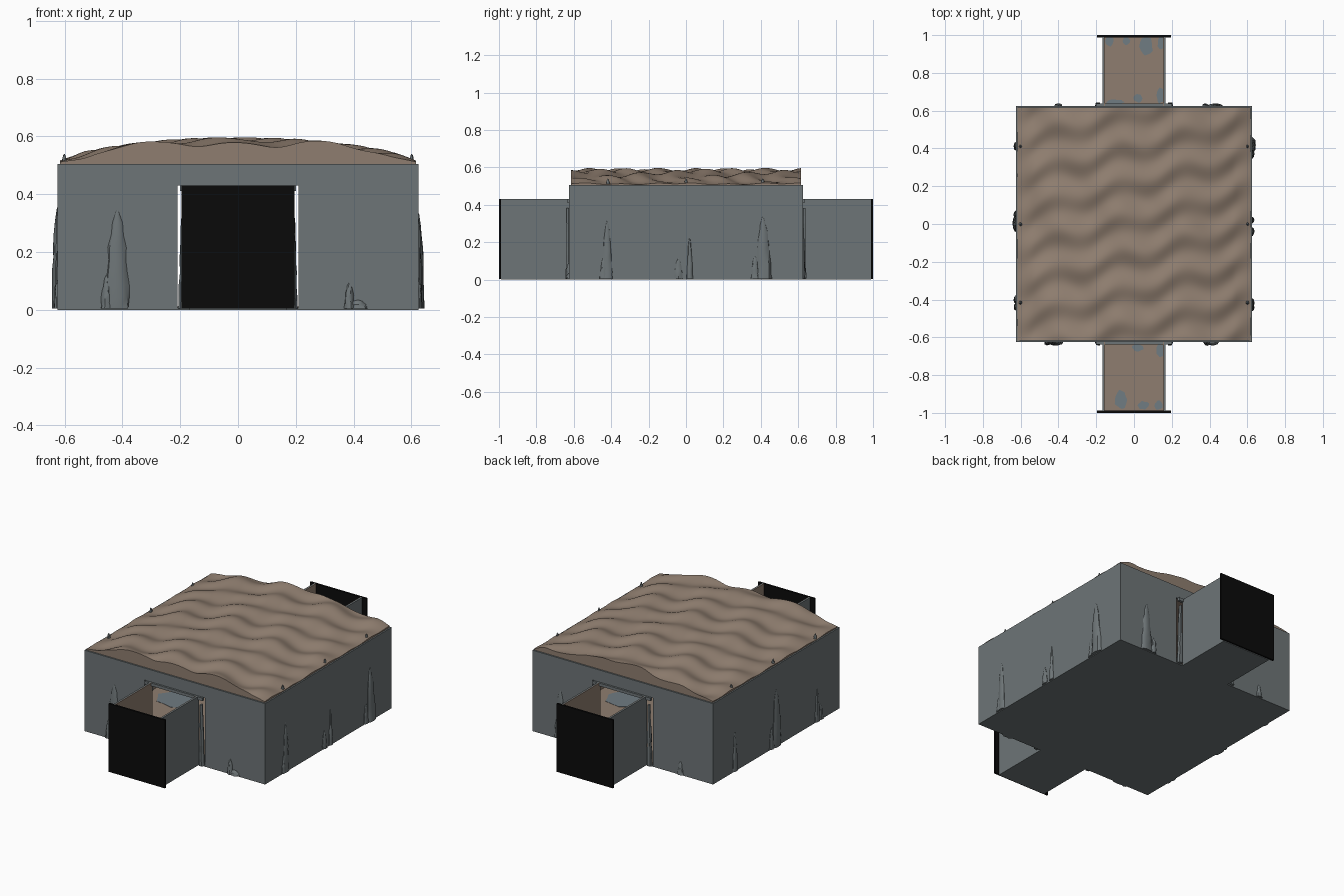
import bpy, bmesh, math, random

if "Cube" in bpy.data.objects:
    bpy.data.objects.remove(bpy.data.objects["Cube"])

random.seed(4)


def material(name, rgb):
    m = bpy.data.materials.new(name)
    m.diffuse_color = (*rgb, 1)
    m.use_nodes = True
    m.node_tree.nodes["Principled BSDF"].inputs["Base Color"].default_value = m.diffuse_color
    return m


GREY = material("stone grey", (0.155, 0.178, 0.185))
PATCH = material("wet stone", (0.16, 0.20, 0.225))
BROWN = material("earth brown", (0.275, 0.208, 0.16))
BLACK = material("black", (0.003, 0.003, 0.003))


def finish(bm, name, mat, smooth=None):
    bmesh.ops.recalc_face_normals(bm, faces=bm.faces)
    me = bpy.data.meshes.new(name)
    bm.to_mesh(me)
    bm.free()
    me.materials.append(mat)
    ob = bpy.data.objects.new(name, me)
    bpy.context.collection.objects.link(ob)
    if smooth:
        bpy.ops.object.select_all(action='DESELECT')
        ob.select_set(True)
        bpy.context.view_layer.objects.active = ob
        bpy.ops.object.shade_smooth_by_angle(angle=math.radians(smooth))
    return ob


def box(name, mat, x0, x1, y0, y1, z0, z1):
    bm = bmesh.new()
    bmesh.ops.create_cube(bm, size=1)
    for v in bm.verts:
        v.co = ((x0 + x1) / 2 + v.co.x * (x1 - x0),
                (y0 + y1) / 2 + v.co.y * (y1 - y0),
                (z0 + z1) / 2 + v.co.z * (z1 - z0))
    return finish(bm, name, mat)


# Room floor and side walls
R, T, H, D = 0.625, 0.012, 0.505, 0.43
box("room_base", GREY, -R, R, -R, R, 0, 0.008)
box("room_floor", BROWN, -R + T, R - T, -R + T, R - T, 0.008, 0.012)
for s in (-1, 1):
    box("side_wall", GREY, *sorted((s * R, s * (R - T))), -R, R, 0, H)
    box("side_wall_lining", BROWN, *sorted((s * (R - T), s * (R - T - 0.004))),
        -R + T, R - T, 0.01, H)


# Earth roof: shallow arch with slanting ripples and a skirt at the rim
def roof_height(x, y):
    arch = 0.069 * (1 - min(1, abs(x) / 0.62) ** 2.3)
    ripple = 0.009 * math.sin(2 * math.pi * (y - 0.25 * x) / 0.19
                              + 0.9 * math.sin(2 * math.pi * x / 0.34))
    swell = 0.008 * math.sin(2 * math.pi * (x / 0.32 + y / 0.55) + 2.6)
    fade = min(1, 0.25 + (0.62 - abs(x)) / 0.12)
    return 0.511 + arch + (ripple + swell) * fade


bm = bmesh.new()
bmesh.ops.create_grid(bm, x_segments=100, y_segments=100, size=0.616)
rim = [e for e in bm.edges if e.is_boundary]
for v in bm.verts:
    v.co.z = roof_height(v.co.x, v.co.y)
new = bmesh.ops.extrude_edge_only(bm, edges=rim)["geom"]
for g in new:
    if isinstance(g, bmesh.types.BMVert):
        g.co.z = 0.49
bmesh.ops.holes_fill(bm, edges=[e for e in bm.edges if e.is_boundary], sides=0)
finish(bm, "earth_roof", BROWN, 40)


def post(name, x0, x1, y, s):
    """Rough door post, narrowing towards the top."""
    bm = bmesh.new()
    rings = []
    for i in range(10):
        z = 0.005 + i * 0.042
        outer = x1 - 0.012 * (i / 9) - random.uniform(0, 0.004)
        d = 0.016 - 0.006 * i / 9 + random.uniform(-0.002, 0.002)
        rings.append([bm.verts.new((s * a, b, z)) for a, b in
                      ((x0, y - d), (outer - 0.008, y - d),
                       (outer, y), (outer - 0.004, y + d), (x0, y + d))])
    for a, b in zip(rings, rings[1:]):
        for k in range(5):
            bm.faces.new((a[k], a[(k + 1) % 5], b[(k + 1) % 5], b[k]))
    bm.faces.new(rings[0])
    bm.faces.new(rings[-1])
    finish(bm, name, GREY)


# Both ends: wall with doorway, open-topped passage, black end panel
for e in (-1, 1):
    def span(a, b):
        return sorted((e * a, e * b))
    for s in (-1, 1):
        x = sorted((s * 0.21, s * R))
        box("end_wall", GREY, *x, *span(R - T, R), 0, H)
        xi = sorted((s * 0.21, s * (R - T)))
        box("end_wall_lining", BROWN, *xi, *span(R - T - 0.004, R - T), 0.01, H)
        box("passage_wall", GREY, *sorted((s * 0.158, s * 0.167)), *span(R, 0.99), 0, D)
        box("passage_lining", BROWN, *sorted((s * 0.154, s * 0.158)), *span(R, 0.988), 0.01, D)
        post("door_post", 0.18, 0.208, e * 0.627, s)
    box("door_head", GREY, -0.21, 0.21, *span(R - T, R), D, H)
    box("door_lintel", GREY, -0.2, 0.2, *span(R - 0.005, 0.637), 0.412, D)
    box("passage_base", GREY, -0.167, 0.167, *span(R, 0.99), 0, 0.008)
    box("passage_floor", BROWN, -0.158, 0.158, *span(R - T, 0.988), 0.008, 0.012)
    box("end_panel", BLACK, -0.195, 0.195, *span(0.988, 1.0), 0.004, D)


# Flat stone patches showing through the earth floors
def patch(x, y, rx, ry):
    bm = bmesh.new()
    vs = []
    for k in range(14):
        a = k * math.tau / 14
        r = random.uniform(0.85, 1.12)
        px = max(-0.153, min(0.153, x + rx * r * math.cos(a))) if abs(y) > R else x + rx * r * math.cos(a)
        py = max(-0.987, min(0.987, y + ry * r * math.sin(a)))
        vs.append(bm.verts.new((px, py, 0.0135)))
    f = bm.faces.new(vs)
    f.normal_update()
    if f.normal.z < 0:
        f.normal_flip()
    me = bmesh.ops.extrude_face_region(bm, geom=[f])
    for g in me["geom"]:
        if isinstance(g, bmesh.types.BMVert):
            g.co.z = 0.011
    finish(bm, "floor_patch", PATCH)


for x, y, rx, ry in ((0.065, 0.94, 0.035, 0.05), (0.145, 0.96, 0.02, 0.04),
                     (-0.04, 0.97, 0.02, 0.022), (-0.13, 0.97, 0.025, 0.03),
                     (0.02, 0.665, 0.022, 0.022), (0.14, 0.68, 0.02, 0.04),
                     (-0.1, 0.645, 0.05, 0.014), (0.14, -0.67, 0.022, 0.035),
                     (0.02, -0.655, 0.03, 0.02), (-0.07, -0.93, 0.032, 0.05),
                     (0.05, -0.96, 0.03, 0.022), (0.13, -0.96, 0.022, 0.025),
                     (-0.42, 0.0, 0.12, 0.1), (0.42, 0.0, 0.12, 0.1)):
    patch(x, y, rx, ry)


# Rock growths climbing the outer walls
def rock(name, x, y, z0, h, rx, ry):
    bm = bmesh.new()
    n, levels = 10, 9
    lean = random.uniform(-0.25, 0.25)
    rings = []
    for i in range(levels):
        t = i / (levels - 1)
        w = (1 - 0.5 * t) * math.sqrt(max(0.02, 1 - t ** 5))
        ring = []
        for k in range(n):
            a = k * math.tau / n
            r = w * random.uniform(0.78, 1.08)
            ring.append(bm.verts.new((x + rx * (r * math.cos(a) + lean * t * (rx > ry)),
                                      y + ry * (r * math.sin(a) + lean * t * (ry > rx)),
                                      z0 + h * t)))
        rings.append(ring)
    for a, b in zip(rings, rings[1:]):
        for k in range(n):
            bm.faces.new((a[k], a[(k + 1) % n], b[(k + 1) % n], b[k]))
    bm.faces.new(rings[0])
    bm.faces.new(rings[-1])
    finish(bm, name, GREY, 35)


for x, h, w in ((-0.42, 0.34, 0.046), (-0.455, 0.12, 0.022), (0.385, 0.09, 0.02), (0.41, 0.03, 0.04)):
    rock("front_rock", x, -R, 0.004, h, w, 0.02)
for x, h, w in ((0.43, 0.30, 0.04), (0.38, 0.1, 0.02), (-0.4, 0.08, 0.02)):
    rock("back_rock", x, R, 0.004, h, w, 0.014)
for s, spots in ((1, ((-0.42, 0.31, 0.03), (-0.44, 0.12, 0.025), (0.02, 0.22, 0.018),
                      (-0.04, 0.11, 0.025), (0.42, 0.33, 0.045), (0.37, 0.12, 0.025))),
                 (-1, ((0.0, 0.35, 0.05), (0.05, 0.13, 0.025), (0.41, 0.24, 0.025),
                       (-0.4, 0.2, 0.025), (-0.44, 0.1, 0.02)))):
    for y, h, w in spots:
        rock("side_rock", s * R, y, 0.004, h, 0.022 if w > 0.04 else 0.013, w)
    # Small spikes along the roof edge
    for y in (-0.415, 0.0, 0.41):
        rock("roof_spike", s * 0.601, y, 0.49, 0.05, 0.011, 0.013)
